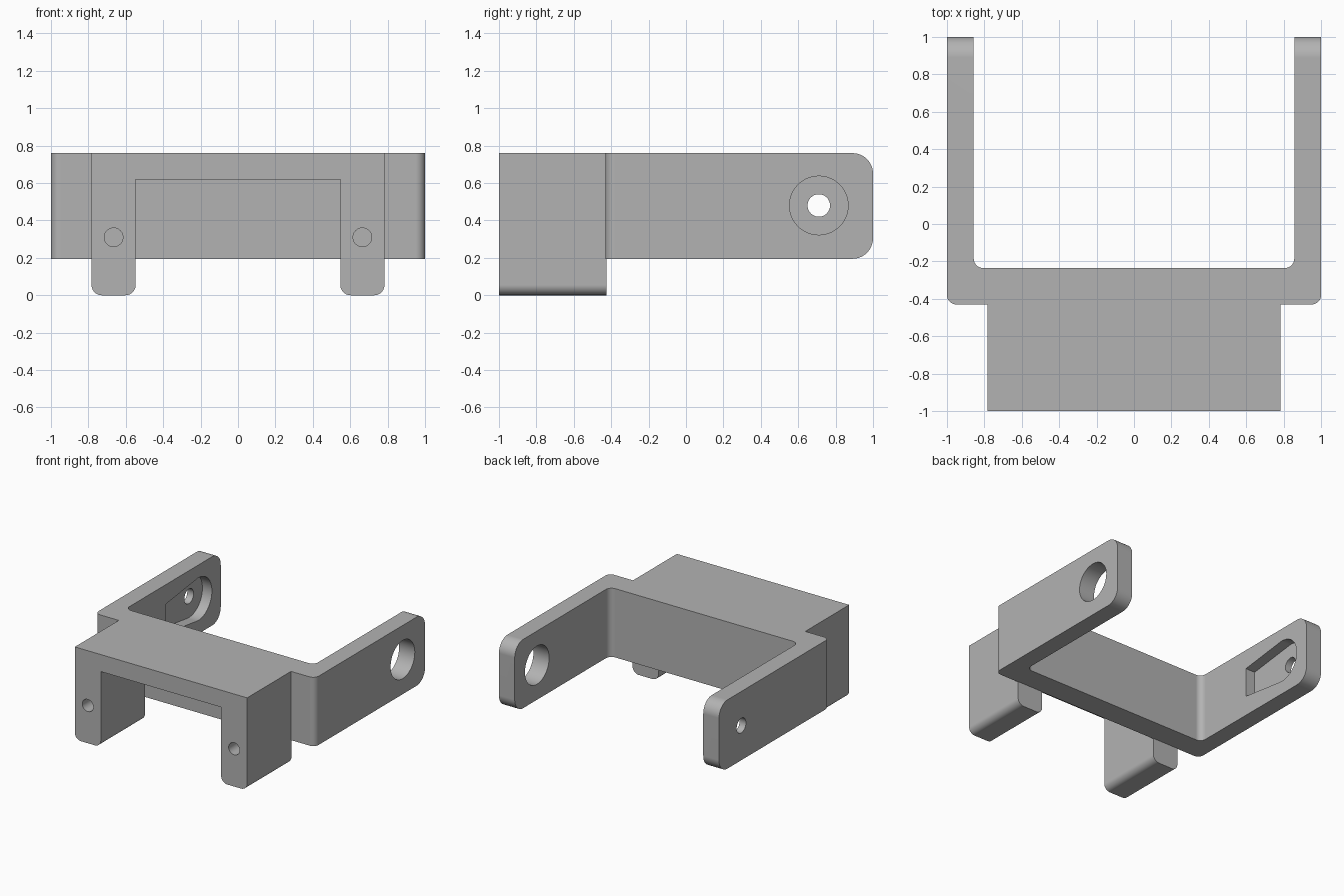
import bpy, bmesh, math
from math import cos, sin, pi, radians
from mathutils import Vector

cube = bpy.data.objects.get("Cube")
if cube:
    bpy.data.objects.remove(cube, do_unlink=True)

grey = bpy.data.materials.new("Plain grey")
grey.use_nodes = True
GREY = (0.45, 0.45, 0.45, 1)
grey.diffuse_color = GREY
grey.node_tree.nodes["Principled BSDF"].inputs["Base Color"].default_value = GREY


def outline(corners, steps=10):
    """Polygon from (a, b, radius) corners, with arcs where radius > 0."""
    pts = []
    for i, (a, b, r) in enumerate(corners):
        p = Vector((a, b))
        if r == 0:
            pts.append(p)
            continue
        u = (Vector(corners[i - 1][:2]) - p).normalized()
        v = (Vector(corners[(i + 1) % len(corners)][:2]) - p).normalized()
        centre = p + (u + v) * r          # all rounded corners are square
        for k in range(steps + 1):
            t = k / steps * pi / 2
            pts.append(centre - v * r * cos(t) - u * r * sin(t))
    return pts


def circle(a, b, r, start=0.0, end=2 * pi, n=48):
    return [Vector((a + r * cos(start + (end - start) * i / n),
                    b + r * sin(start + (end - start) * i / n))) for i in range(n)]


def prism(name, pts, axis, lo, hi):
    """Extrude a 2D outline along an axis; the outline uses the other two in order."""
    def place(p, h):
        return {"x": (h, p[0], p[1]), "y": (p[0], h, p[1]), "z": (p[0], p[1], h)}[axis]
    bm = bmesh.new()
    low = [bm.verts.new(place(p, lo)) for p in pts]
    high = [bm.verts.new(place(p, hi)) for p in pts]
    bm.faces.new(low)
    bm.faces.new(high)
    for i in range(len(pts)):
        j = (i + 1) % len(pts)
        bm.faces.new((low[i], low[j], high[j], high[i]))
    bmesh.ops.recalc_face_normals(bm, faces=bm.faces)
    mesh = bpy.data.meshes.new(name)
    bm.to_mesh(mesh)
    bm.free()
    mesh.materials.append(grey)
    obj = bpy.data.objects.new(name, mesh)
    bpy.context.collection.objects.link(obj)
    return obj


def combine(obj, other, operation):
    mod = obj.modifiers.new(operation.title(), "BOOLEAN")
    mod.operation, mod.object, mod.solver = operation, other, "EXACT"
    bpy.context.view_layer.objects.active = obj
    bpy.ops.object.modifier_apply(modifier=mod.name)
    bpy.data.objects.remove(other, do_unlink=True)


BOTTOM, TOP = 0.195, 0.76
INNER, BACK, FRONT = 0.857, -0.235, -0.43
HOLE_Y, HOLE_Z = 0.71, 0.48

# U-shaped yoke: crossbar and two arms
bracket = prism("bracket", outline([
    (-1, FRONT, 0.05), (1, FRONT, 0.05), (1, 1, 0), (INNER, 1, 0),
    (INNER, BACK, 0.05), (-INNER, BACK, 0.05), (-INNER, 1, 0), (-1, 1, 0)]),
    "z", BOTTOM, TOP)

# Rounded arm ends
combine(bracket, prism("arm_end_rounding", outline([
    (-0.7, BOTTOM, 0), (1, BOTTOM, 0.11), (1, TOP, 0.11), (-0.7, TOP, 0)]),
    "x", -1.2, 1.2), "INTERSECT")

# Front block with two legs
W, L = 0.783, 0.547
combine(bracket, prism("front_block", outline([
    (-W, 0, 0.055), (-L, 0, 0.055), (-L, 0.62, 0), (L, 0.62, 0),
    (L, 0, 0.055), (W, 0, 0.055), (W, TOP, 0), (-W, TOP, 0)]),
    "y", -1, FRONT + 0.005), "UNION")

# Large hole in the left arm, small pivot hole in the right arm
combine(bracket, prism("bearing_hole", circle(HOLE_Y, HOLE_Z, 0.157), "x", 0.8, 1.1), "DIFFERENCE")
combine(bracket, prism("pivot_hole", circle(HOLE_Y, HOLE_Z, 0.06), "x", -1.1, -0.8), "DIFFERENCE")

# Tapered lever pocket on the inside of the right arm
pocket = circle(HOLE_Y, HOLE_Z, 0.175, radians(-97), radians(97), 32)
pocket += [Vector((0.29, HOLE_Z + 0.12)), Vector((0.29, HOLE_Z - 0.12))]
combine(bracket, prism("lever_pocket", pocket, "x", -0.943, -0.8), "DIFFERENCE")

# Screw holes in the legs
for side in (-1, 1):
    combine(bracket, prism("screw_hole", circle(side * 0.665, 0.31, 0.05, n=32),
                           "y", -1.1, -0.55), "DIFFERENCE")

# Smooth fillets with crisp edges and flat large faces
bpy.ops.object.select_all(action="DESELECT")
bracket.select_set(True)
bpy.context.view_layer.objects.active = bracket
bpy.ops.object.shade_smooth_by_angle(angle=radians(30))
weighted = bracket.modifiers.new("Weighted normals", "WEIGHTED_NORMAL")
weighted.keep_sharp = True
